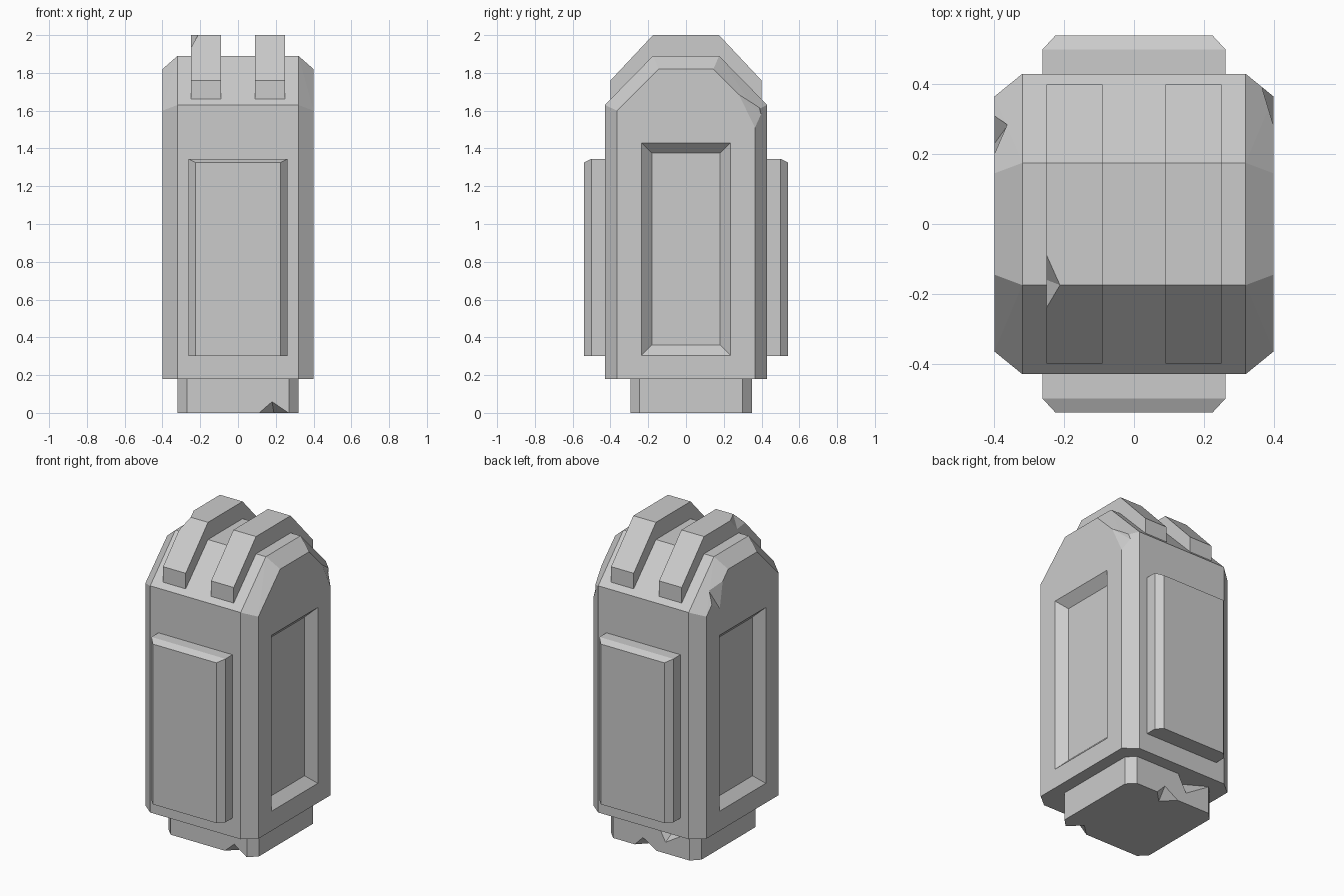
import bpy
import bmesh

default = bpy.data.objects.get("Cube")
if default:
    bpy.data.objects.remove(default, do_unlink=True)

GREY = (0.6, 0.6, 0.6, 1.0)
stone = bpy.data.materials.new("grey_stone")
stone.use_nodes = True
stone.diffuse_color = GREY
bsdf = next(n for n in stone.node_tree.nodes if n.type == 'BSDF_PRINCIPLED')
bsdf.inputs["Base Color"].default_value = GREY


def hull(name, points):
    """Flat-faced convex solid around the points."""
    bm = bmesh.new()
    for p in points:
        bm.verts.new(p)
    bmesh.ops.convex_hull(bm, input=bm.verts[:])
    loose = [v for v in bm.verts if not v.link_faces]
    bmesh.ops.delete(bm, geom=loose, context='VERTS')
    bmesh.ops.dissolve_limit(bm, angle_limit=0.01, verts=bm.verts[:], edges=bm.edges[:])
    bmesh.ops.recalc_face_normals(bm, faces=bm.faces[:])
    mesh = bpy.data.meshes.new(name)
    bm.to_mesh(mesh)
    bm.free()
    mesh.materials.append(stone)
    obj = bpy.data.objects.new(name, mesh)
    bpy.context.collection.objects.link(obj)
    return obj


def cut(obj, name, points):
    """Subtract a convex cutter from a part."""
    cutter = hull(name, points)
    cutter.hide_render = True
    mod = obj.modifiers.new(name, 'BOOLEAN')
    mod.operation = 'DIFFERENCE'
    mod.solver = 'EXACT'
    mod.object = cutter
    bpy.context.view_layer.objects.active = obj
    bpy.ops.object.modifier_apply(modifier=name)
    bpy.data.objects.remove(cutter, do_unlink=True)


def arch(half, shoulder, flat, top, bottom):
    """Mirrored outline with sloping shoulders, as (y, z)."""
    side = [(half, bottom), (half, shoulder), (flat, top)]
    return side + [(-y, z) for y, z in side]


def rect(half, low, high):
    return [(s * half, z) for s in (-1, 1) for z in (low, high)]


# Body with chamfered side outlines
wide = arch(0.43, 1.63, 0.175, 1.89, 0.18)
narrow = arch(0.365, 1.60, 0.145, 1.82, 0.18)
body = hull("body", [(s * x, y, z) for s in (-1, 1)
                     for x, outline in ((0.32, wide), (0.4, narrow))
                     for y, z in outline])

# Sloped recess on each side
opening, floor = rect(0.235, 0.305, 1.43), rect(0.18, 0.36, 1.375)
for s in (-1, 1):
    cut(body, "side_recess",
        [(s * x, y, z) for x, ring in ((0.345, floor), (0.4, opening), (0.45, opening))
         for y, z in ring])

# Chipped body edges
cut(body, "left_chip", [(0.4, 0.28, 1.685), (0.4, 0.365, 1.51), (0.36, 0.397, 1.58),
                        (0.37, 0.385, 1.63), (0.43, 0.42, 1.64)])
cut(body, "right_chip", [(-0.4, 0.2, 1.765), (-0.4, 0.31, 1.655), (-0.36, 0.285, 1.725),
                         (-0.4, 0.23, 1.6), (-0.43, 0.28, 1.75)])

# Raised front and back panels, bevelled on the sides and top
base, face = rect(0.262, 0.30, 1.345), rect(0.225, 0.30, 1.325)
for name, s in (("front_panel", -1), ("back_panel", 1)):
    hull(name, [(x, s * y, z) for y, ring in ((0.42, base), (0.50, base), (0.54, face))
                for x, z in ring])

# Twin ribs over the top
ribs = {}
for name, s in (("right_rib", -1), ("left_rib", 1)):
    ribs[name] = hull(name, [(s * x, y, z) for x in (0.09, 0.25)
                             for y, z in arch(0.40, 1.76, 0.175, 2.0, 1.655)])
cut(ribs["right_rib"], "rib_chip",
    [(-0.25, -0.09, 2.0), (-0.25, -0.24, 1.93), (-0.212, -0.175, 2.0),
     (-0.25, -0.16, 1.92), (-0.28, -0.2, 2.03)])

# Foot with clipped corners and broken lower edges
foot = hull("foot", [(s * x, y, z) for s in (-1, 1) for z in (0, 0.18)
                     for x, y in ((0.27, -0.295), (0.32, -0.245), (0.32, 0.30), (0.27, 0.35))])
cut(foot, "front_foot_chip", [(0.11, -0.296, -0.001), (0.27, -0.296, -0.001),
                              (0.18, -0.296, 0.06), (0.19, -0.22, -0.001),
                              (0.19, -0.35, -0.02)])
cut(foot, "back_foot_chip", [(0.12, 0.351, -0.001), (-0.04, 0.351, -0.001),
                             (0.06, 0.351, 0.06), (0.04, 0.27, -0.001),
                             (0.04, 0.40, -0.02)])
cut(foot, "back_foot_gouge", [(-0.04, 0.351, 0.181), (-0.28, 0.351, 0.181),
                              (-0.1, 0.351, 0.07), (-0.14, 0.27, 0.181),
                              (-0.14, 0.40, 0.2)])
